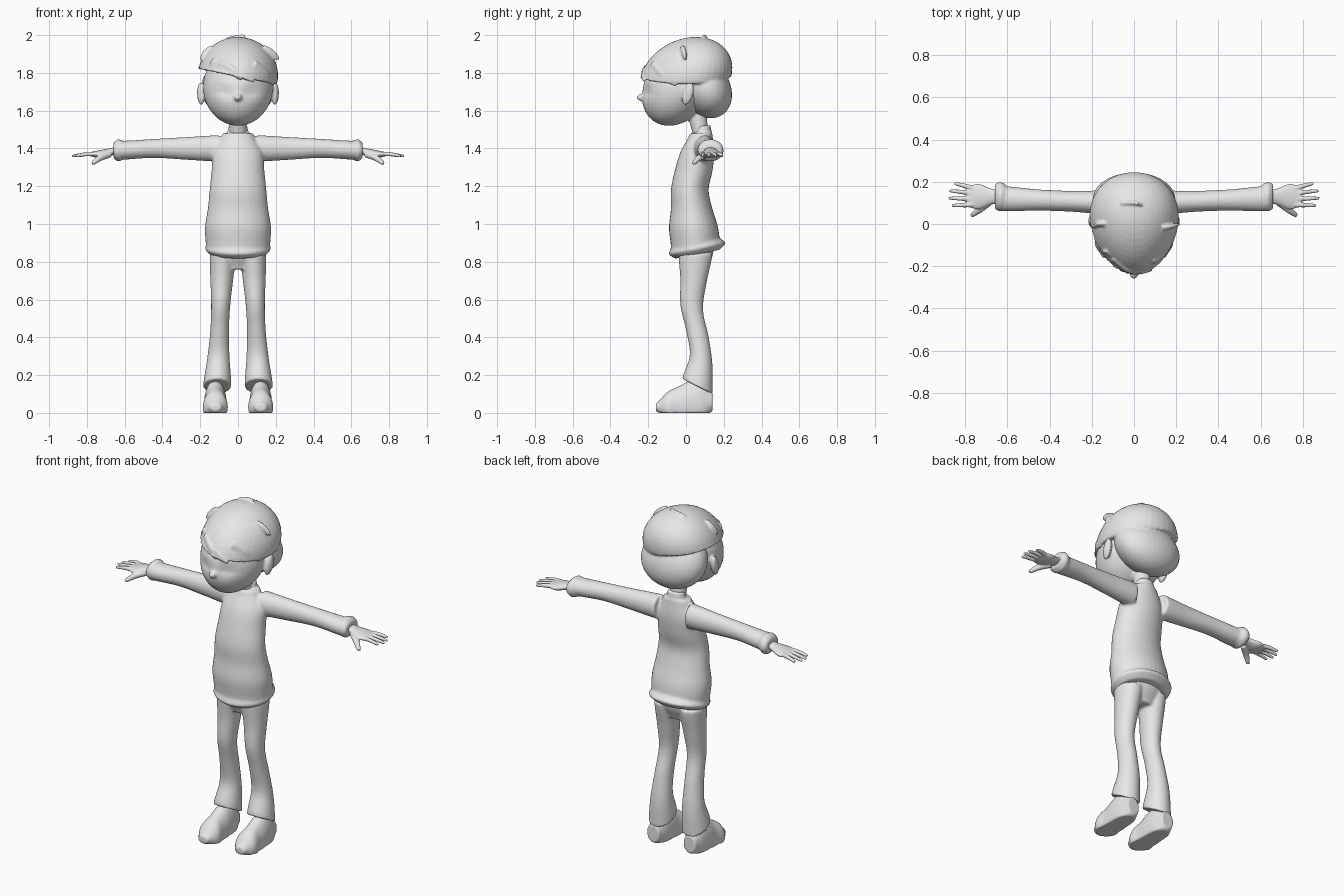
import bpy, bmesh, math
from mathutils import Vector, Matrix
from mathutils.geometry import interpolate_bezier

cube = bpy.data.objects.get("Cube")
if cube:
    bpy.data.objects.remove(cube, do_unlink=True)

GREY = (0.8, 0.8, 0.8, 1)
grey = bpy.data.materials.new("plain_grey")
grey.use_nodes = True
grey.diffuse_color = GREY
grey.node_tree.nodes["Principled BSDF"].inputs["Base Color"].default_value = GREY


def lerp(pair, u):
    return pair[0] + (pair[1] - pair[0]) * u


def spline(points, steps=6):
    """Smooth curve passing through every point."""
    knots = [Vector(p) for p in points]
    knots = [knots[0], *knots, knots[-1]]
    curve = []
    for before, start, end, after in zip(knots, knots[1:], knots[2:], knots[3:]):
        curve += interpolate_bezier(start, start + (end - before) / 6,
                                    end - (after - start) / 6, end, steps)[:-1]
    return curve + [knots[-1]]


def skin_rings(bm, rings):
    """Bridge closed rings of points into a capped tube."""
    rows = [[bm.verts.new(p) for p in ring] for ring in rings]
    count = len(rows[0])
    for low, high in zip(rows, rows[1:]):
        for i in range(count):
            j = (i + 1) % count
            bm.faces.new((low[i], low[j], high[j], high[i]))
    bm.faces.new(rows[0][::-1])
    bm.faces.new(rows[-1])


def stack(bm, axis, span, rows, side=1, middle=(0, 0), tilt=(0, 0), floor=-1, count=32):
    """Evenly spaced ovals along an axis; each row is half width, centre and half depth."""
    rings = []
    profile = spline(rows)
    for k, (width, centre, depth) in enumerate(profile):
        u = k / (len(profile) - 1)
        ring = []
        for i in range(count):
            angle = math.tau * i / count
            rise = depth * math.sin(angle)
            a = lerp(middle, u) + width * math.cos(angle)
            b = centre + rise
            h = lerp(span, u) + lerp(tilt, u) * rise
            x, y, z = {"x": (h, a, b), "y": (a, h, b), "z": (a, b, h)}[axis]
            ring.append((x * side, y, max(z, floor)))
        rings.append(ring)
    skin_rings(bm, rings)


def tube(bm, points, radius, side=1, flat=1, taper=0.5, count=12):
    """Curved tube that narrows towards its last point."""
    path = spline([(x * side, y, z) for x, y, z in points])
    last = len(path) - 1
    rings = []
    for k, p in enumerate(path):
        along = (path[min(k + 1, last)] - path[max(k - 1, 0)]).normalized()
        u = along.cross(Vector((0, 0, 1))).normalized()
        v = u.cross(along)
        r = radius * (1 - taper * (k / last) ** 2)
        turns = [math.tau * i / count for i in range(count)]
        rings.append([p + u * r * flat * math.cos(t) + v * r * math.sin(t) for t in turns])
    skin_rings(bm, rings)


def ball(bm, centre, size, lean=0):
    """Egg-shaped ball, narrower towards the front and leaning with height."""
    matrix = Matrix.Translation(centre) @ Matrix.Diagonal((*size, 1))
    verts = bmesh.ops.create_uvsphere(
        bm, u_segments=40, v_segments=24, radius=1, matrix=matrix)["verts"]
    for v in verts:
        v.co.y += lean * (v.co.z - centre[2])
        v.co.x *= 1 + 0.6 * v.co.y
    return verts


def finish(bm, name, voxel=0.008):
    """Fuse the pieces of a part into one soft surface."""
    bmesh.ops.recalc_face_normals(bm, faces=bm.faces[:])
    mesh = bpy.data.meshes.new(name)
    bm.to_mesh(mesh)
    bm.free()
    mesh.materials.append(grey)
    part = bpy.data.objects.new(name, mesh)
    bpy.context.collection.objects.link(part)
    fuse = part.modifiers.new("fuse", "REMESH")
    fuse.mode = "VOXEL"
    fuse.voxel_size = voxel
    fuse.use_smooth_shade = True
    soften = part.modifiers.new("soften", "SMOOTH")
    soften.iterations = 3


SIDES = {"left": 1, "right": -1}

# Sweater: body, collar and rolled hem, fused with sleeves and cuffs
bm = bmesh.new()
stack(bm, "z", (.88, 1.48), [
    (.17, .05, .13), (.175, .04, .13), (.16, .03, .11), (.15, .02, .1),
    (.14, .04, .1), (.13, .06, .09), (.08, .08, .06)])
stack(bm, "z", (1.46, 1.52), [(.06, .09, .05), (.05, .09, .04)], tilt=(0, .1))
stack(bm, "z", (.84, .9), [(.15, .06, .12), (.175, .06, .15), (.16, .05, .13)],
      tilt=(.2, .2))
for side in SIDES.values():
    stack(bm, "x", (.1, .62), [(.06, 1.4, .07), (.05, 1.4, .06), (.05, 1.4, .05),
                               (.06, 1.39, .05)], side, middle=(.1, .12))
    stack(bm, "x", (.61, .66), [(.06, 1.39, .05), (.07, 1.39, .06), (.06, 1.39, .04)],
          side, middle=(.13, .13))
finish(bm, "sweater")

# Hands: palm, four spread fingers and a thumb
for label, side in SIDES.items():
    bm = bmesh.new()
    stack(bm, "x", (.63, .79), [(.03, 1.39, .02), (.04, 1.38, .02), (.06, 1.37, .02),
                                (.05, 1.37, .01)], side, middle=(.13, .13))
    for i in range(4):
        tip = .88 - .01 * (i - 1.3) ** 2
        spread = (i - 1.5) * .01
        tube(bm, [(.75, .13 + spread * 2.4, 1.37), (.8, .135 + spread * 3, 1.37),
                  (tip, .14 + spread * 3.5, 1.36)], .013, side)
    tube(bm, [(.68, .11, 1.37), (.73, .07, 1.35), (.77, .04, 1.32)], .019, side)
    finish(bm, label + "_hand", .004)

# Trousers: hips fused with two flared legs
bm = bmesh.new()
stack(bm, "z", (.76, .9), [(.1, .05, .06), (.14, .05, .09), (.14, .05, .1)])
for side in SIDES.values():
    stack(bm, "z", (.84, .14), [
        (.07, .05, .09), (.06, .04, .07), (.05, .03, .06), (.05, .06, .06),
        (.06, .08, .06), (.075, .06, .08)], side, middle=(.08, .11), tilt=(0, -.5))
finish(bm, "trousers", .007)

# Shoes with rounded toe and flat sole
for label, side in SIDES.items():
    bm = bmesh.new()
    stack(bm, "y", (.14, -.16), [
        (.04, .06, .05), (.055, .05, .12), (.06, .05, .12), (.06, .03, .11),
        (.065, .03, .08), (.03, .03, .02)], side, middle=(.12, .12), floor=0)
    finish(bm, label + "_shoe", .006)

# Head: neck, face with shallow eye hollows, nose and ears
bm = bmesh.new()
stack(bm, "z", (1.45, 1.58), [(.045, .08, .04), (.045, .06, .05)])
for v in ball(bm, (0, -.05, 1.72), (.19, .18, .2), .2):
    if v.co.y < -.1:
        across, up = (abs(v.co.x) - .07) / .05, (v.co.z - 1.7) / .03
        v.co.y += .015 * math.exp(-across ** 2 - up ** 2)
ball(bm, (0, -.23, 1.67), (.025, .03, .02))
for side in SIDES.values():
    ball(bm, (side * .195, .01, 1.69), (.02, .03, .06), .2)
finish(bm, "head", .007)

# Hair: crown with slanted fringe, nape, swept locks and small tufts
bm = bmesh.new()
for v in ball(bm, (0, 0, 1.78), (.21, .24, .21), .25):
    v.co.z = max(v.co.z, 1.78 - .2 * v.co.x)
ball(bm, (0, .1, 1.72), (.185, .14, .16), -.2)
locks = [
    [(-.14, -.12, 1.85), (0, -.22, 1.8), (.09, -.22, 1.75)],
    [(-.1, -.16, 1.84), (-.03, -.22, 1.81), (.02, -.23, 1.76)],
    [(.08, -.18, 1.84), (.15, -.13, 1.79), (.19, -.05, 1.73)],
    [(.13, -.02, 1.92), (.18, -.01, 1.9), (.22, 0, 1.87)],
    [(-.13, 0, 1.92), (-.17, 0, 1.9), (-.2, -.02, 1.87)],
    [(-.05, .1, 1.96), (0, .1, 1.98), (.04, .09, 2)]]
for lock in locks:
    tube(bm, lock, .03, flat=.5, taper=.9)
finish(bm, "hair", .006)
